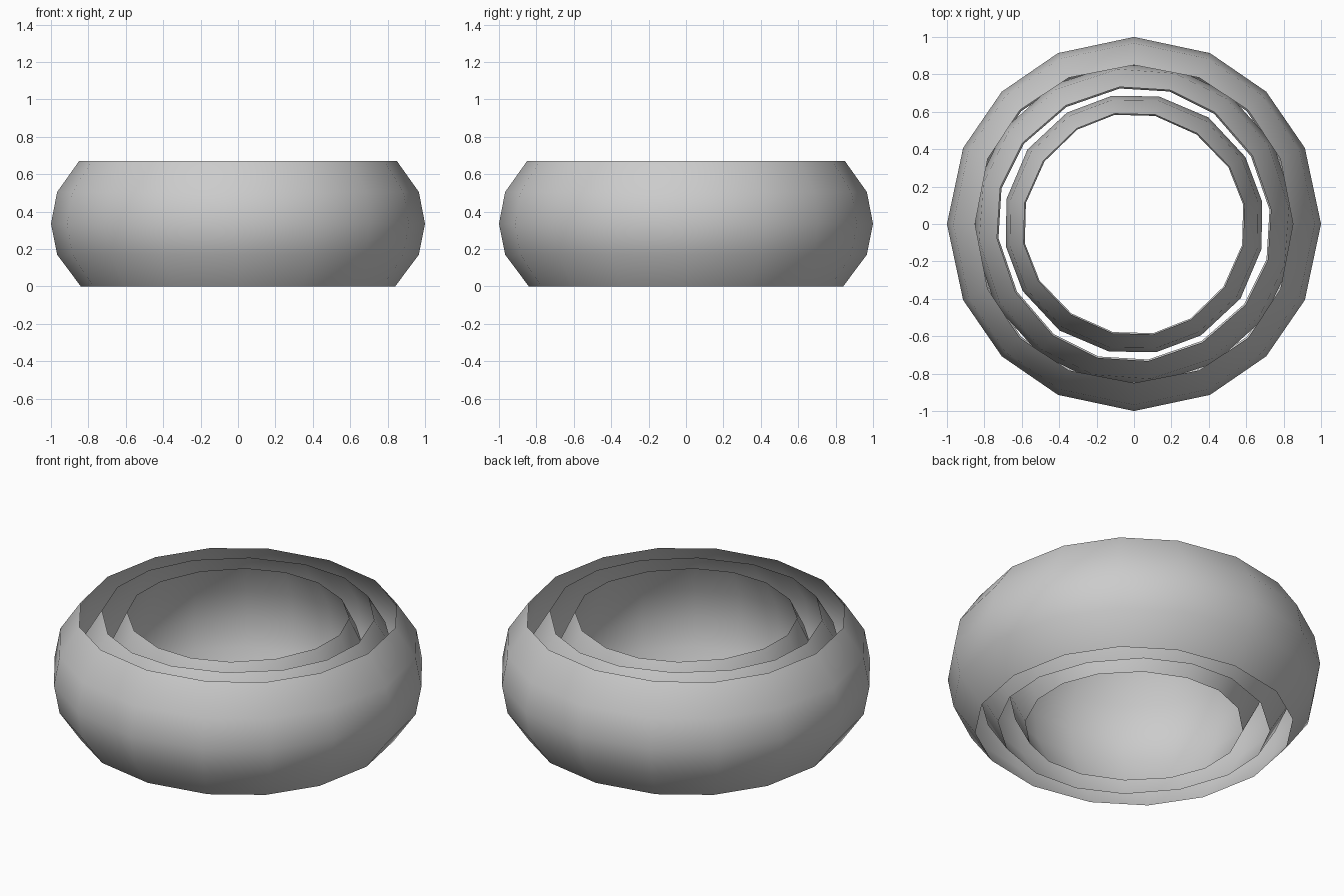
import bpy, bmesh
from math import sin, cos, radians

if "Cube" in bpy.data.objects:
    bpy.data.objects.remove(bpy.data.objects["Cube"])

grey = bpy.data.materials.new("light_grey")
grey.use_nodes = True
colour = (0.6, 0.6, 0.6, 1)
grey.diffuse_color = colour
grey.node_tree.nodes["Principled BSDF"].inputs["Base Color"].default_value = colour

# Barrel profile (radius, height) and the uneven sixteen-sided plan
PROFILE = [(0.84, 0), (0.967, 0.17), (1, 0.335), (0.967, 0.505), (0.85, 0.67)]
ANGLES = [quarter + step for quarter in (0, 90, 180, 270) for step in (0, 24, 45, 66)]


def band(name, scale, turn):
    """Open, thin-walled bulging ring, scaled in plan and turned about z."""
    bm = bmesh.new()
    rings = []
    for radius, z in PROFILE:
        ring = []
        for a in ANGLES:
            # the rims are slightly fuller on the diagonals
            r = scale * (radius + 0.08 * (1 - radius) * sin(radians(2 * a)) ** 2)
            t = radians(a + turn)
            ring.append(bm.verts.new((r * cos(t), r * sin(t), z)))
        rings.append(ring)
    count = len(ANGLES)
    for low, high in zip(rings, rings[1:]):
        for i in range(count):
            j = (i + 1) % count
            bm.faces.new((low[i], low[j], high[j], high[i])).smooth = True
    mesh = bpy.data.meshes.new(name)
    bm.to_mesh(mesh)
    bm.free()
    mesh.materials.append(grey)
    obj = bpy.data.objects.new(name, mesh)
    bpy.context.collection.objects.link(obj)
    return obj


# Three nested bands
band("outer_band", 1.0, 0)
band("middle_band", 0.86, 30)
band("inner_band", 0.695, 55)
